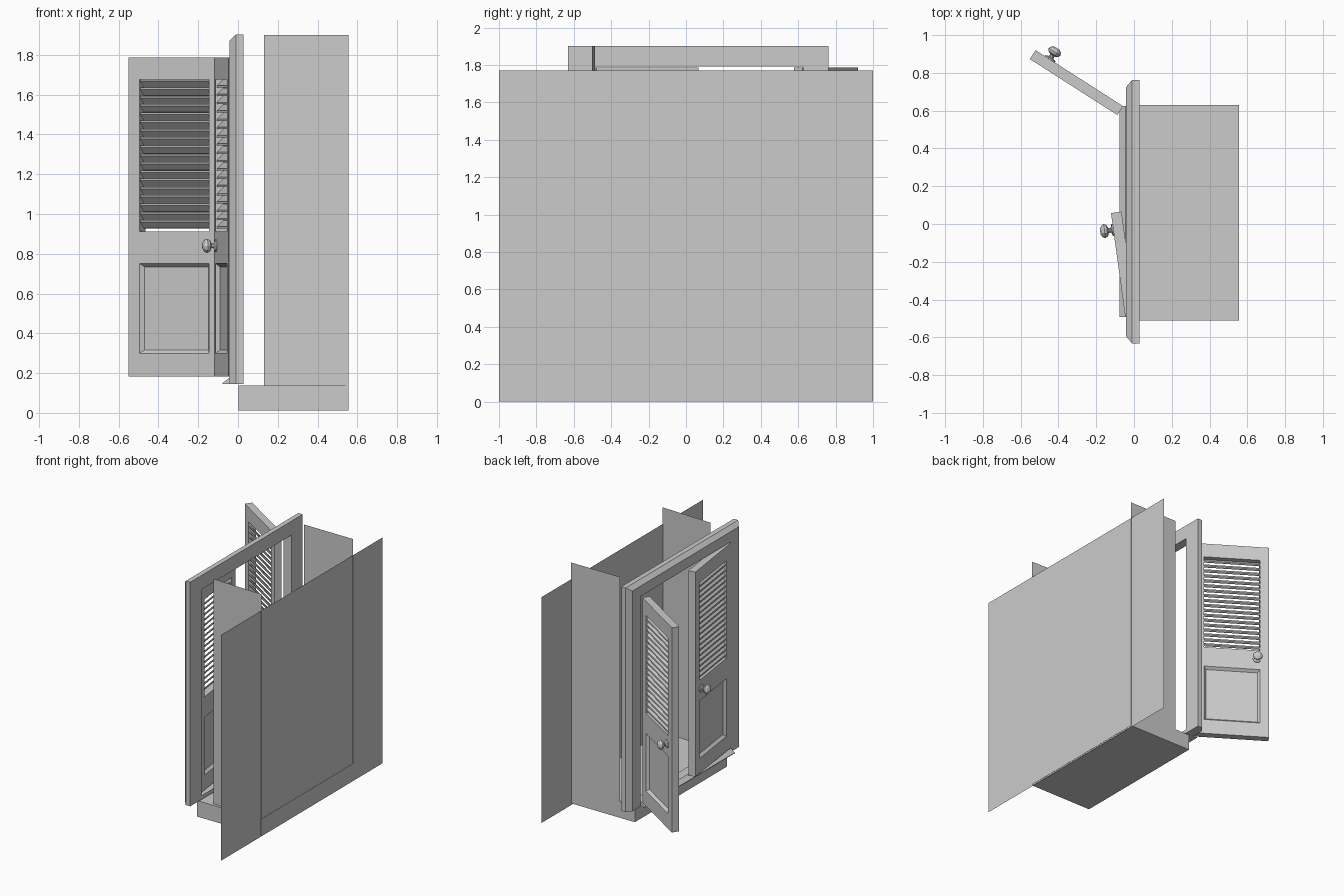
import bpy, bmesh, math
from mathutils import Vector

if "Cube" in bpy.data.objects:
    bpy.data.objects.remove(bpy.data.objects["Cube"])


def finish(name, bm):
    bmesh.ops.recalc_face_normals(bm, faces=bm.faces[:])
    me = bpy.data.meshes.new(name)
    bm.to_mesh(me)
    bm.free()
    ob = bpy.data.objects.new(name, me)
    bpy.context.collection.objects.link(ob)
    return ob


def quad(name, pts):
    bm = bmesh.new()
    bm.faces.new([bm.verts.new(p) for p in pts])
    return finish(name, bm)


def loft(bm, rings, closed=True):
    """Bridge consecutive rings of points and cap both ends."""
    vs = [[bm.verts.new(p) for p in r] for r in rings]
    n = len(vs[0])
    for a, b in zip(vs, vs[1:]):
        for i in range(n):
            j = (i + 1) % n
            bm.faces.new((a[i], a[j], b[j], b[i]))
    bm.faces.new(vs[0])
    bm.faces.new(vs[-1])


# back wall and the two side panels behind the frame
quad("back_wall", [(.553, -1, 0), (.553, 1, 0), (.553, 1, 1.77), (.553, -1, 1.77)])
for name, yf, yb in (("side_panel_right", -.487, -.503), ("side_panel_left", .63, .63)):
    quad(name, [(.13, yf, .137), (.555, yb, .137), (.555, yb, 1.9), (.13, yf, 1.9)])

# base plinth
bm = bmesh.new()
loft(bm, [[(x, y, z) for y, z in ((-.51, .012), (.63, .012), (.63, .137), (-.51, .137))]
          for x in (.003, .555)])
finish("base_plinth", bm)

# door casing: chamfered profile (x, inner-to-outer fraction) swept up, over and down
profile = [(.028, 0), (-.042, 0), (-.042, .73), (-.01, 1), (.028, 1)]
inner = [(-.493, .145), (-.493, 1.792), (.625, 1.792), (.625, .145)]
outer = [(-.632, .145), (-.632, 1.902), (.762, 1.902), (.762, .145)]
bm = bmesh.new()
loft(bm, [[(x, a[0] + f * (b[0] - a[0]), a[1] + f * (b[1] - a[1])) for x, f in profile]
          for a, b in zip(inner, outer)])
finish("door_casing", bm)

# sloped threshold
bm = bmesh.new()
loft(bm, [[(x, y, z) for x, z in ((.028, .145), (-.078, .145), (-.078, .15), (-.045, .175), (.028, .175))]
          for y in (-.493, .625)])
finish("threshold", bm)

# doors
W, T = .55, .056
US = [0, .067, .483, W]
ZS = [.182, .299, .751, .912, 1.676, 1.787]


def make_door(side, hinge, angle, flip):
    d = Vector((math.cos(angle), math.sin(angle), 0))
    n = Vector((-d.y, d.x, 0)) * flip          # outward normal
    base = Vector((*hinge, 0))

    def P(u, t, z):                            # t = depth behind outer face
        return base + d * u - n * t + Vector((0, 0, z))

    # stiles and rails with an open louver bay and a recessed panel on both faces
    bm = bmesh.new()
    v = {(i, k, s): bm.verts.new(P(u, s * T, z))
         for i, u in enumerate(US) for k, z in enumerate(ZS) for s in (0, 1)}
    panels, edges = [], {}
    for i in range(3):
        for k in range(5):
            if (i, k) == (1, 3):
                continue
            loop = [(i, k), (i + 1, k), (i + 1, k + 1), (i, k + 1)]
            for s in (0, 1):
                f = bm.faces.new([v[(*c, s)] for c in loop])
                if (i, k) == (1, 1):
                    panels.append(f)
            for a, b in zip(loop, loop[1:] + loop[:1]):
                e = tuple(sorted((a, b)))
                edges[e] = edges.get(e, 0) + 1
    for (a, b), count in edges.items():
        if count == 1:
            bm.faces.new((v[(*a, 0)], v[(*b, 0)], v[(*b, 1)], v[(*a, 1)]))
    bmesh.ops.recalc_face_normals(bm, faces=bm.faces[:])
    bmesh.ops.inset_individual(bm, faces=panels, thickness=.025, depth=-.02)
    finish("door_" + side, bm)

    # louver slats, outer edge lower
    bm = bmesh.new()
    count = 18
    for i in range(count):
        zc = .948 + i * (1.656 - .948) / (count - 1)
        ring = []
        for a, b in ((-.03, 0), (-.022, .006), (.022, .006), (.03, 0), (.022, -.006), (-.022, -.006)):
            ring.append(((a - b) * .707 + T / 2, (a + b) * .707 + zc))
        loft(bm, [[P(u, t, z) for t, z in ring] for u in (US[1], US[2])])
    finish("louvers_" + side, bm)

    # turned knob
    bm = bmesh.new()
    prof = [(.032, 0), (.032, .006), (.013, .013), (.013, .025), (.03, .033),
            (.037, .047), (.031, .06), (.014, .07)]
    loft(bm, [[P(.46 + r * math.cos(j * math.tau / 10), -h, .84 + r * math.sin(j * math.tau / 10))
               for j in range(10)] for r, h in prof])
    finish("knob_" + side, bm)


make_door("right", (-.047, -.487), math.radians(97.8), 1)
make_door("left", (-.058, .624), math.radians(147.4), -1)
